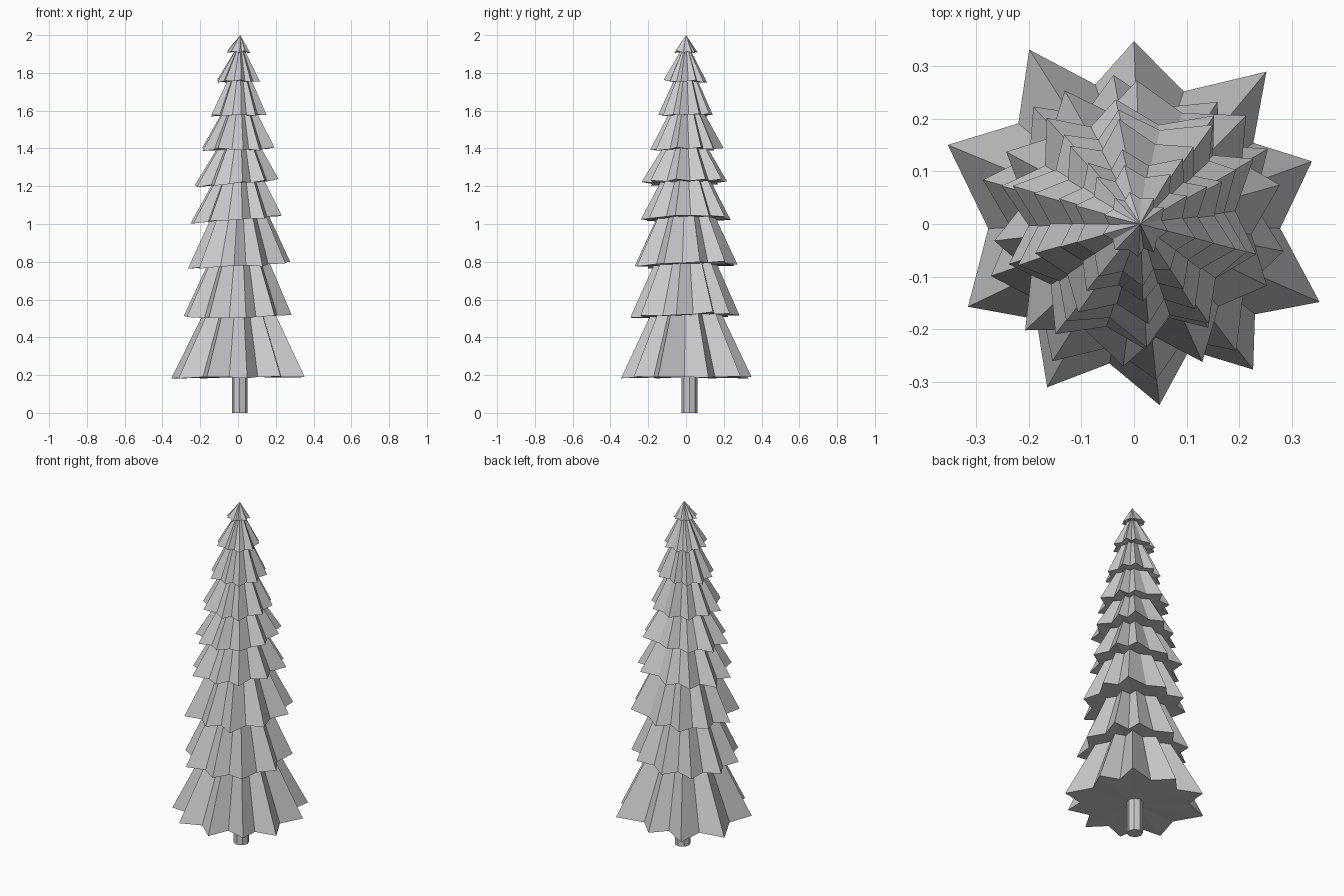
import bpy, bmesh, math, random

if "Cube" in bpy.data.objects:
    bpy.data.objects.remove(bpy.data.objects["Cube"])

random.seed(7)
SIDES = 10
APEX_X = 0.012


def star_tier(name, tips, valley_ratio, z, apex_z, tilt=(0, 0)):
    """Pointed star cone with a closed underside; tips are (angle, radius)."""
    bm = bmesh.new()
    ring = []
    n = len(tips)

    def rim(angle, r, h):
        t = math.radians(angle)
        x, y = r * math.cos(t), r * math.sin(t)
        ring.append(bm.verts.new((x, y, h + x * tilt[0] + y * tilt[1])))

    for i, (a, r) in enumerate(tips):
        b, rb = tips[(i + 1) % n]
        if b < a:
            b += 360
        rim(a, r, z + random.uniform(0.004, 0.022))
        rim((a + b) / 2, (r + rb) / 2 * valley_ratio * random.uniform(0.97, 1.03), z + 0.013)
    top = bm.verts.new((APEX_X, 0, apex_z))
    base = bm.verts.new((0, 0, z + 0.013))
    for i, v in enumerate(ring):
        w = ring[(i + 1) % len(ring)]
        bm.faces.new((v, w, top))
        bm.faces.new((w, v, base))
    mesh = bpy.data.meshes.new(name)
    bm.to_mesh(mesh)
    bm.free()
    obj = bpy.data.objects.new(name, mesh)
    bpy.context.collection.objects.link(obj)


# Trunk
bpy.ops.mesh.primitive_cylinder_add(vertices=8, radius=0.042, depth=0.3, location=(0.009, 0.018, 0.15))
bpy.context.object.name = "trunk"

# Widest bottom tier, with its own uneven points
bottom = [(19.4, 0.358), (49, 0.383), (90, 0.347), (121, 0.386), (157, 0.384),
          (206.5, 0.352), (242, 0.351), (278, 0.347), (309.3, 0.357), (337.2, 0.382)]
star_tier("branch_tier_1", bottom, 0.755, 0.177, 0.92)

# Upper tiers: bottom height, mean tip radius, apex height, rotation, tilt
tiers = [(0.500, 0.293, 1.16, 24, (0.03, 0.04)), (0.770, 0.277, 1.37, 12, (0.05, 0.02)),
         (1.015, 0.250, 1.48, 22, (0.09, 0.02)), (1.205, 0.226, 1.60, 22, (0.06, 0.02)),
         (1.383, 0.190, 1.76, 22, (0.01, 0.01)), (1.565, 0.147, 1.90, 22, (0.02, 0.01)),
         (1.743, 0.113, 1.965, 22, (0, 0)), (1.900, 0.062, 2.0, 22, (0, 0))]
jitter = [random.uniform(-5, 5) for i in range(SIDES)]
for k, (z, r, apex, rot, tilt) in enumerate(tiers):
    tips = [(rot + i * 360 / SIDES + jitter[i] + random.uniform(-2, 2), r * random.uniform(0.95, 1.07))
            for i in range(SIDES)]
    star_tier(f"branch_tier_{k + 2}", tips, 0.79, z, apex, tilt)
